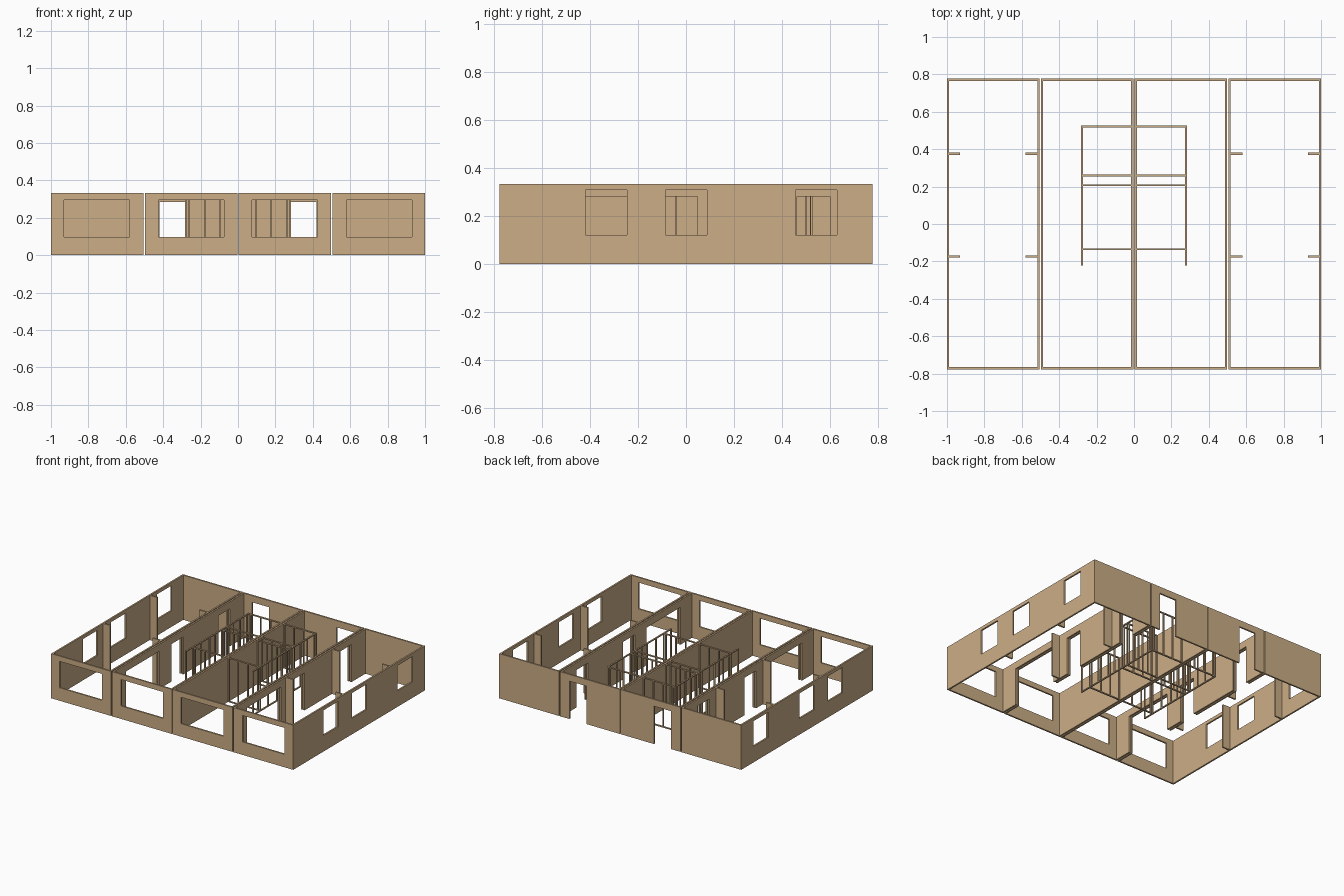
import bpy, bmesh
from mathutils import Vector

if "Cube" in bpy.data.objects:
    bpy.data.objects.remove(bpy.data.objects["Cube"])

H = 0.333            # wall height
T = 0.012            # wall thickness
Y0, Y1 = -0.777, 0.777

wood = bpy.data.materials.new("tan_wood")
wood.diffuse_color = (0.60, 0.42, 0.24, 1)
wood.use_nodes = True
wood.node_tree.nodes["Principled BSDF"].inputs["Base Color"].default_value = wood.diffuse_color


def finish(bm, name):
    bmesh.ops.recalc_face_normals(bm, faces=bm.faces)
    me = bpy.data.meshes.new(name)
    bm.to_mesh(me)
    bm.free()
    me.materials.append(wood)
    ob = bpy.data.objects.new(name, me)
    bpy.context.collection.objects.link(ob)
    return ob


def wall(name, axis, a, b, pos, thick=T, holes=()):
    """Wall along an axis from a to b, starting at pos, with (lo, hi, bottom, top) holes."""
    us = sorted({a, b, *[h[0] for h in holes], *[h[1] for h in holes]})
    zs = sorted({0.0, H, *[h[2] for h in holes], *[h[3] for h in holes]})
    pt = (lambda u, z: (u, pos, z)) if axis == 'x' else (lambda u, z: (pos, u, z))
    bm = bmesh.new()
    for u0, u1 in zip(us, us[1:]):
        for z0, z1 in zip(zs, zs[1:]):
            um, zm = (u0 + u1) / 2, (z0 + z1) / 2
            if any(h[0] < um < h[1] and h[2] < zm < h[3] for h in holes):
                continue
            bm.faces.new([bm.verts.new(pt(*c)) for c in
                          ((u0, z0), (u1, z0), (u1, z1), (u0, z1))])
    bmesh.ops.remove_doubles(bm, verts=bm.verts, dist=1e-5)
    ext = bmesh.ops.extrude_face_region(bm, geom=bm.faces[:], use_keep_orig=True)
    off = Vector((0, thick, 0)) if axis == 'x' else Vector((thick, 0, 0))
    bmesh.ops.translate(bm, vec=off, verts=[g for g in ext['geom']
                                            if isinstance(g, bmesh.types.BMVert)])
    return finish(bm, name)


def add_box(bm, x0, x1, y0, y1, z0, z1):
    geo = bmesh.ops.create_cube(bm, size=1)
    for v in geo['verts']:
        v.co = ((x0 + x1) / 2 + v.co.x * (x1 - x0),
                (y0 + y1) / 2 + v.co.y * (y1 - y0),
                (z0 + z1) / 2 + v.co.z * (z1 - z0))


def both(s, lo, hi):
    """Range mirrored to the chosen side."""
    return (lo, hi) if s > 0 else (-hi, -lo)


side_windows = [(y, y + 0.173, 0.12, 0.308) for y in (-0.418, -0.085, 0.456)]
inner_doors = [(-0.63, -0.23, 0, 0.28), (-0.09, 0.048, 0, 0.28), (0.462, 0.60, 0, 0.28)]

for s, side in ((-1, "left"), (1, "right")):
    # each side has an outer and an inner module
    for part, lo, hi, w0, w1 in (("outer", 0.505, 1.0, 0.58, 0.93),
                                 ("inner", 0.003, 0.498, 0.075, 0.424)):
        name = f"{side}_{part}"
        a, b = both(s, lo, hi)
        win = both(s, w0, w1)
        wall(name + "_front_wall", 'x', a, b, Y0, holes=[(*win, 0.097, 0.294)])
        door = [(*both(s, 0.28, 0.42), 0, 0.283)] if part == "inner" else []
        wall(name + "_back_wall", 'x', a, b, Y1 - T, holes=door)
        far = both(s, hi - T, hi)[0]
        near = both(s, lo, lo + T)[0]
        outer = part == "outer"
        wall(name + "_far_wall", 'y', Y0 + T, Y1 - T, far,
             holes=side_windows if outer else inner_doors)
        wall(name + "_near_wall", 'y', Y0 + T, Y1 - T, near,
             holes=inner_doors if outer else [])

    # short wall stubs that frame the room openings
    for y in (-0.18, 0.37):
        for lo, hi in ((0.517, 0.58), (0.93, 0.988)):
            wall(f"{side}_stub_wall", 'x', *both(s, lo, hi), y)

    # stud partitions round the core rooms
    W, D = 0.0078, 0.010
    cross = bmesh.new()
    for y in (-0.135, 0.207, 0.26, 0.522):
        for z in (0, H - W):
            add_box(cross, *both(s, 0.015, 0.272), y - D / 2, y + D / 2, z, z + W)
        for x in (0.019, 0.097, 0.178, 0.26):
            add_box(cross, *both(s, x - W / 2, x + W / 2), y - D / 2, y + D / 2, W, H - W)
    finish(cross, f"{side}_cross_stud_partitions")

    run = bmesh.new()
    for z in (0, H - W):
        add_box(run, *both(s, 0.273, 0.273 + D), -0.222, 0.527, z, z + W)
    for y in (-0.218, -0.135, -0.042, 0.06, 0.125, 0.207, 0.26, 0.34, 0.42, 0.5, 0.522):
        add_box(run, *both(s, 0.273, 0.273 + D), y - W / 2, y + W / 2, W, H - W)
    finish(run, f"{side}_long_stud_partition")
